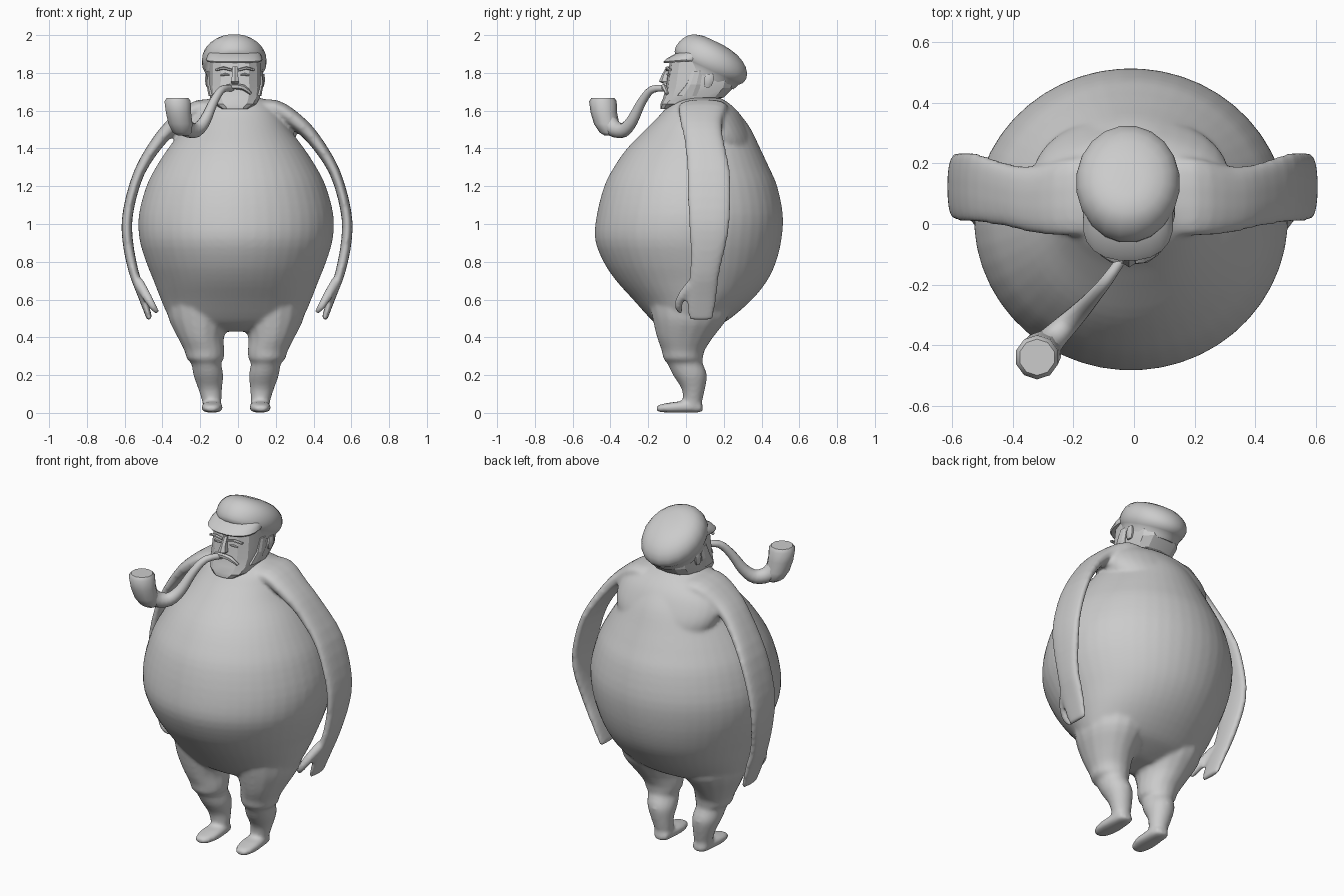
import bpy, bmesh, math
from mathutils import Vector, Matrix

CX = -0.01                       # figure sits slightly left of the axis
X, Y, Z = Vector((1, 0, 0)), Vector((0, 1, 0)), Vector((0, 0, 1))


def catmull(rows, steps):
    out = []
    for i in range(len(rows) - 1):
        p0, p1 = rows[max(i - 1, 0)], rows[i]
        p2, p3 = rows[i + 1], rows[min(i + 2, len(rows) - 1)]
        for k in range(steps):
            t = k / steps
            out.append([0.5 * (2 * b + (c - a) * t + (2 * a - 5 * b + 4 * c - d) * t * t
                        + (3 * b - a - 3 * c + d) * t ** 3) for a, b, c, d in zip(p0, p1, p2, p3)])
    return out + [list(rows[-1])]


def loft(name, rows, u=X, v=None, n=20, steps=3, p=1.0, smooth=40):
    """Closed skin over rings (x, y, z, radius_u, radius_v); v=None follows the path."""
    rows = catmull(rows, steps)
    pos = [Vector(r[:3]) for r in rows]
    u = u.normalized()
    bm = bmesh.new()
    rings = []
    for i, r in enumerate(rows):
        w = v or (pos[min(i + 1, len(pos) - 1)] - pos[max(i - 1, 0)]).cross(u).normalized()
        ring = []
        for k in range(n):
            a = 2 * math.pi * (k + 0.5) / n
            c, s = math.cos(a), math.sin(a)
            c, s = math.copysign(abs(c) ** p, c), math.copysign(abs(s) ** p, s)
            ring.append(bm.verts.new(pos[i] + u * c * r[3] + w * s * r[4]))
        rings.append(ring)
    for a, b in zip(rings, rings[1:]):
        for k in range(n):
            bm.faces.new((a[k], a[(k + 1) % n], b[(k + 1) % n], b[k]))
    bm.faces.new(rings[0])
    bm.faces.new(rings[-1])
    bmesh.ops.recalc_face_normals(bm, faces=bm.faces)
    me = bpy.data.meshes.new(name)
    bm.to_mesh(me)
    bm.free()
    ob = bpy.data.objects.new(name, me)
    bpy.context.collection.objects.link(ob)
    if smooth:
        bpy.ops.object.select_all(action='DESELECT')
        ob.select_set(True)
        bpy.context.view_layer.objects.active = ob
        bpy.ops.object.shade_smooth_by_angle(angle=math.radians(smooth))
    return ob


def stack(rows, cx=CX):
    """Horizontal rings from (z, half width, front y, back y)."""
    return [(cx, (f + b) / 2, z, w, (b - f) / 2) for z, w, f, b in rows]


# round torso
torso = loft("body", stack([
    (.43, .17, -.08, .08), (.46, .28, -.14, .16), (.5, .35, -.19, .235), (.6, .398, -.28, .35),
    (.7, .437, -.37, .43), (.8, .477, -.437, .477), (.92, .512, -.482, .506), (1.05, .515, -.472, .513),
    (1.2, .475, -.433, .483), (1.3, .425, -.382, .44), (1.4, .36, -.312, .393), (1.5, .285, -.215, .345),
    (1.57, .245, -.145, .295), (1.62, .215, -.1, .25), (1.655, .165, -.055, .205), (1.675, .1, 0, .16)]),
    v=Y, n=48)
# sloping upper back between the shoulders
yoke = loft("upper_back", stack([
    (1.34, .24, .1, .37), (1.44, .31, .02, .355), (1.52, .325, -.03, .322), (1.59, .295, -.05, .28),
    (1.64, .22, -.04, .225), (1.66, .15, 0, .17)]), v=Y, n=32)
parts = [torso, yoke]

for s in (1, -1):
    # leg with a cuff at the knee, foot
    parts.append(loft("leg", [
        (CX + s * x, (f + b) / 2, z, w, (b - f) / 2) for z, x, w, f, b in [
            (.6, .2, .17, -.2, .24), (.5, .195, .165, -.18, .22), (.4, .187, .124, -.155, .145),
            (.33, .168, .107, -.13, .1), (.285, .163, .098, -.12, .09), (.262, .158, .08, -.1, .09),
            (.2, .147, .08, -.07, .112), (.13, .138, .064, -.025, .102),
            (.07, .13, .053, -.015, .088), (.03, .13, .045, -.01, .08)]], v=Y, n=16))
    parts.append(loft("foot", [
        (CX + s * .132, -.157, .022, .018, .01), (CX + s * .131, -.14, .024, .04, .02),
        (CX + s * .128, -.07, .029, .058, .028), (CX + s * .126, .01, .032, .053, .031),
        (CX + s * .126, .07, .03, .045, .028), (CX + s * .126, .088, .026, .025, .018)],
        v=Z, n=12, p=.75))
    # thin drooping arm, hand and thumb
    parts.append(loft("arm", [(-.005 + s * x, y, z, a, b) for x, y, z, a, b in [
        (.08, .09, 1.6, .13, .05), (.2, .09, 1.613, .13, .045), (.315, .08, 1.54, .112, .043),
        (.41, .095, 1.445, .105, .036), (.517, .12, 1.275, .115, .029), (.576, .123, 1.07, .113, .028),
        (.58, .12, .92, .1, .028), (.548, .1, .75, .08, .026), (.503, .085, .62, .08, .022),
        (.462, .078, .495, .066, .015)]], u=Y, n=16, p=.8))
    parts.append(loft("thumb", [(-.005 + s * x, y, z, a, a) for x, y, z, a in [
        (.525, .04, .7, .028), (.485, -.015, .63, .027), (.45, -.04, .57, .022),
        (.42, -.03, .53, .014)]], u=Y, n=10))

# weld the figure into one skin
bpy.ops.object.select_all(action='DESELECT')
for ob in parts:
    ob.select_set(True)
bpy.context.view_layer.objects.active = torso
bpy.ops.object.join()
torso.modifiers.clear()
weld = torso.modifiers.new("weld", 'REMESH')
weld.mode, weld.voxel_size, weld.use_smooth_shade = 'VOXEL', 0.011, True
soft = torso.modifiers.new("soften", 'SMOOTH')
soft.factor, soft.iterations = 0.5, 8

# bearded head
HX = -0.016
loft("head", stack([
    (1.608, .07, -.135, -.02), (1.635, .115, -.135, .08), (1.67, .135, -.12, .2),
    (1.72, .142, -.108, .25), (1.78, .14, -.1, .265), (1.86, .138, -.085, .25)], HX),
    v=Y, n=14, steps=1, p=.75, smooth=25)
# nose
loft("nose", [(HX, -.09, 1.835, .014, .012), (HX, -.108, 1.79, .017, .02),
              (HX, -.115, 1.755, .026, .028), (HX, -.108, 1.745, .02, .015)],
     v=Y, n=6, steps=1, smooth=0)
for s in (1, -1):
    # brow, eye, moustache half, sideburn and ear
    loft("brow", [(HX + s * .018, -.098, 1.815, .01, .007), (HX + s * .06, -.1, 1.826, .01, .008),
                  (HX + s * .105, -.085, 1.815, .01, .006)], u=Y, n=6, steps=1, smooth=0)
    loft("eye", [(HX + s * .03, -.095, 1.79, .005, .004), (HX + s * .052, -.096, 1.792, .008, .007),
                 (HX + s * .076, -.09, 1.788, .005, .004)], u=Y, n=6, steps=1)
    loft("moustache", [(HX, -.118, 1.728, .014, .014), (HX + s * .045, -.115, 1.722, .015, .015),
                       (HX + s * .085, -.1, 1.69, .009, .008)], u=Y, n=6, steps=2)
    loft("sideburn", [(HX + s * .136, .06, 1.81, .03, .012), (HX + s * .138, .04, 1.74, .04, .014),
                      (HX + s * .125, .01, 1.68, .06, .016)], u=Y, n=8, steps=1, smooth=0)
    loft("ear", [(HX + s * .142, .115, 1.725, .016, .01), (HX + s * .146, .12, 1.76, .028, .014),
                 (HX + s * .146, .125, 1.795, .02, .01)], u=Y, n=8, steps=2)

# cap tilted down at the back, with a short peak under its front
cap = loft("cap", [(0, .005, -.085, .148, .17), (0, .005, -.05, .156, .185), (0, .004, -.035, .164, .2),
                   (0, .006, 0, .172, .207), (0, .0, .05, .16, .185), (0, -.015, .09, .115, .13),
                   (0, -.03, .106, .05, .055)], v=Y, n=20, steps=2, smooth=60)
cap.matrix_world = Matrix.Translation((-.02, .13, 1.862)) @ Matrix.Rotation(math.radians(-25), 4, 'X')
peak = loft("cap_peak", [(0, 0, -.01, .145, .122), (0, 0, -.002, .15, .127), (0, .015, .014, .146, .122),
                         (0, .055, .035, .135, .115), (0, .09, .05, .11, .1)],
            v=Y, n=20, steps=1, p=.85)
peak.matrix_world = Matrix.Translation((-.02, .005, 1.872)) @ Matrix.Rotation(math.radians(5), 4, 'X')

# curved pipe stem and bowl
loft("pipe_stem", [(x, y, z, r, r) for x, y, z, r in [
    (-.03, -.1, 1.718, .016), (-.085, -.18, 1.712, .02), (-.13, -.235, 1.645, .024),
    (-.175, -.285, 1.547, .031), (-.22, -.33, 1.497, .038), (-.27, -.38, 1.505, .045),
    (-.305, -.42, 1.55, .055)]], u=Vector((.74, -.67, 0)), n=12)
loft("pipe_bowl", [(x, y, z, r, r) for x, y, z, r in [
    (-.29, -.4, 1.468, .03), (-.295, -.405, 1.485, .053), (-.305, -.42, 1.53, .067),
    (-.315, -.435, 1.59, .07), (-.32, -.44, 1.65, .073), (-.32, -.44, 1.668, .06)]],
    v=Y, n=10, steps=1, smooth=50)
